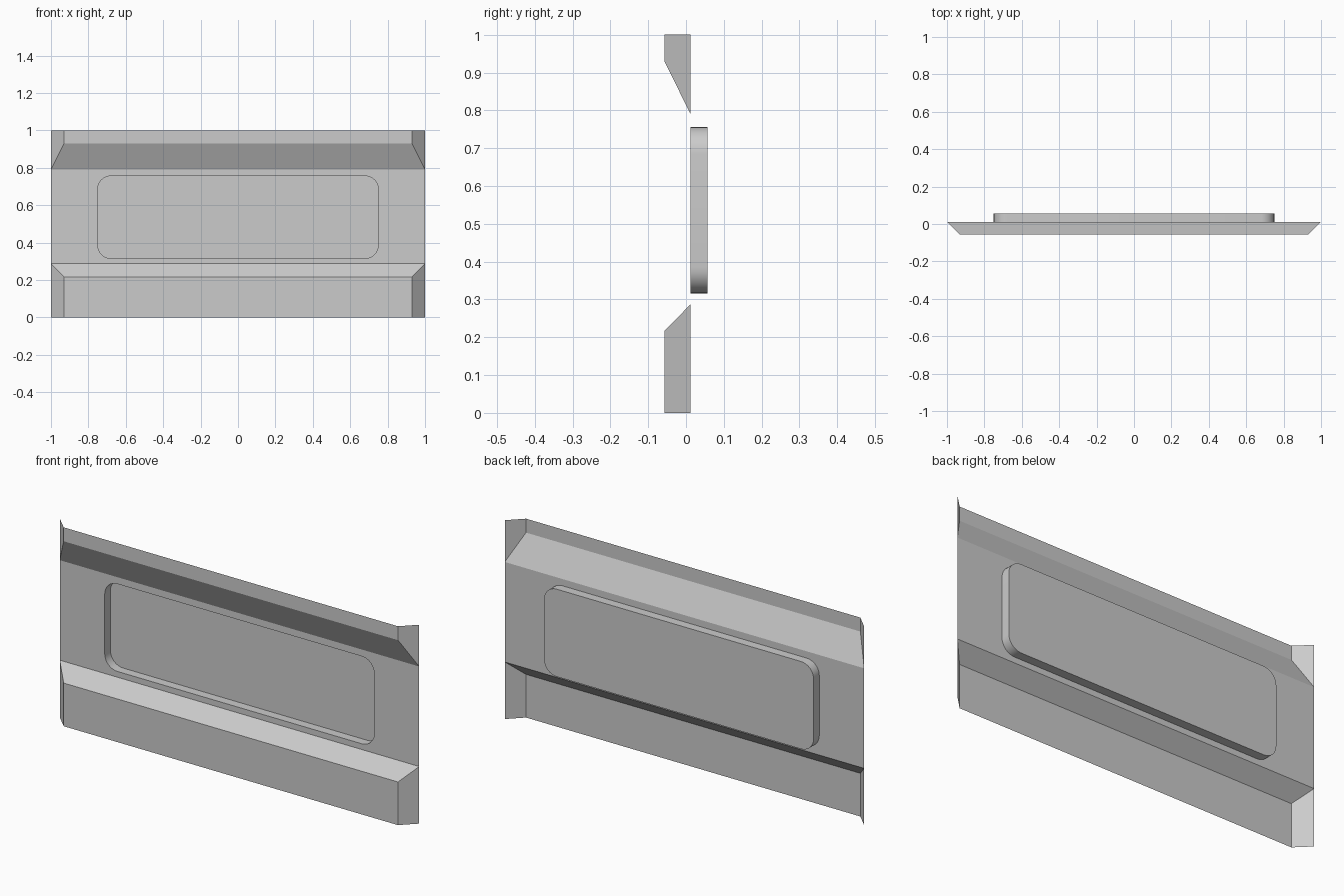
import bpy, bmesh, math
from mathutils import Vector

if "Cube" in bpy.data.objects:
    bpy.data.objects.remove(bpy.data.objects["Cube"])

FRONT, MID, BACK = -0.057, 0.012, 0.057   # depth planes
OUT, INN = 1.0, 0.93                      # end edge and inset front corner


def finish(name, bm, smooth=False):
    # every visible surface of this open sheet faces the front or inwards
    me = bpy.data.meshes.new(name)
    bm.to_mesh(me)
    bm.free()
    ob = bpy.data.objects.new(name, me)
    bpy.context.collection.objects.link(ob)
    if smooth:
        bpy.ops.object.select_all(action='DESELECT')
        ob.select_set(True)
        bpy.context.view_layer.objects.active = ob
        bpy.ops.object.shade_smooth_by_angle(angle=math.radians(35))
    return ob


def rounded_rect(bm, cx, cz, hx, hz, r, y, seg=8):
    verts = []
    for k, (sx, sz) in enumerate([(1, 1), (-1, 1), (-1, -1), (1, -1)]):
        for i in range(seg + 1):
            a = math.pi / 2 * (k + i / seg)
            verts.append(bm.verts.new((cx + sx * (hx - r) + r * math.cos(a), y,
                                       cz + sz * (hz - r) + r * math.sin(a))))
    return verts


def loop_edges(bm, vs):
    return [bm.edges.new((vs[i], vs[(i + 1) % len(vs)])) for i in range(len(vs))]


def band(name, z_edge, z_bend, z_mid):
    # raised flat strip, sloped shoulder and two angled end returns
    bm = bmesh.new()
    v = {}
    for s in (-1, 1):
        v[s] = [bm.verts.new(p) for p in (
            (s * INN, FRONT, z_edge), (s * INN, FRONT, z_bend),
            (s * OUT, MID, z_mid), (s * OUT, MID, z_edge))]
    for i in (0, 1):
        bm.faces.new((v[-1][i], v[1][i], v[1][i + 1], v[-1][i + 1]))
    for s in (-1, 1):
        bm.faces.new(v[s])
    bm.normal_update()
    for f in bm.faces:
        if f.normal.y > 0:
            f.normal_flip()
    return finish(name, bm)


# raised strips above and below the panel
band("lower_band", 0.0, 0.217, 0.287)
band("upper_band", 1.0, 0.93, 0.79)

# recess outline shared by the panel opening and the tray
RECESS = (0.0, 0.536, 0.75, 0.22, 0.07)

# flat middle panel with a rounded opening
bm = bmesh.new()
outer = [bm.verts.new((x, MID, z)) for x, z in
         [(-OUT, 0.287), (OUT, 0.287), (OUT, 0.79), (-OUT, 0.79)]]
edges = loop_edges(bm, outer) + loop_edges(bm, rounded_rect(bm, *RECESS, MID))
bmesh.ops.triangle_fill(bm, use_beauty=True, edges=edges, normal=Vector((0, -1, 0)))
bm.normal_update()
for f in bm.faces:
    if f.normal.y > 0:
        f.normal_flip()
finish("middle_panel", bm)

# recessed tray: rounded wall and flat floor
bm = bmesh.new()
rim = rounded_rect(bm, *RECESS, MID)
base = rounded_rect(bm, *RECESS, BACK)
n = len(rim)
for i in range(n):
    j = (i + 1) % n
    bm.faces.new((rim[i], rim[j], base[j], base[i]))
bm.faces.new(base)
bm.normal_update()
centre = Vector((0, MID, RECESS[1]))
for f in bm.faces:
    if f.normal.dot(centre - f.calc_center_median()) < 0:
        f.normal_flip()
finish("recess_tray", bm, smooth=True)
